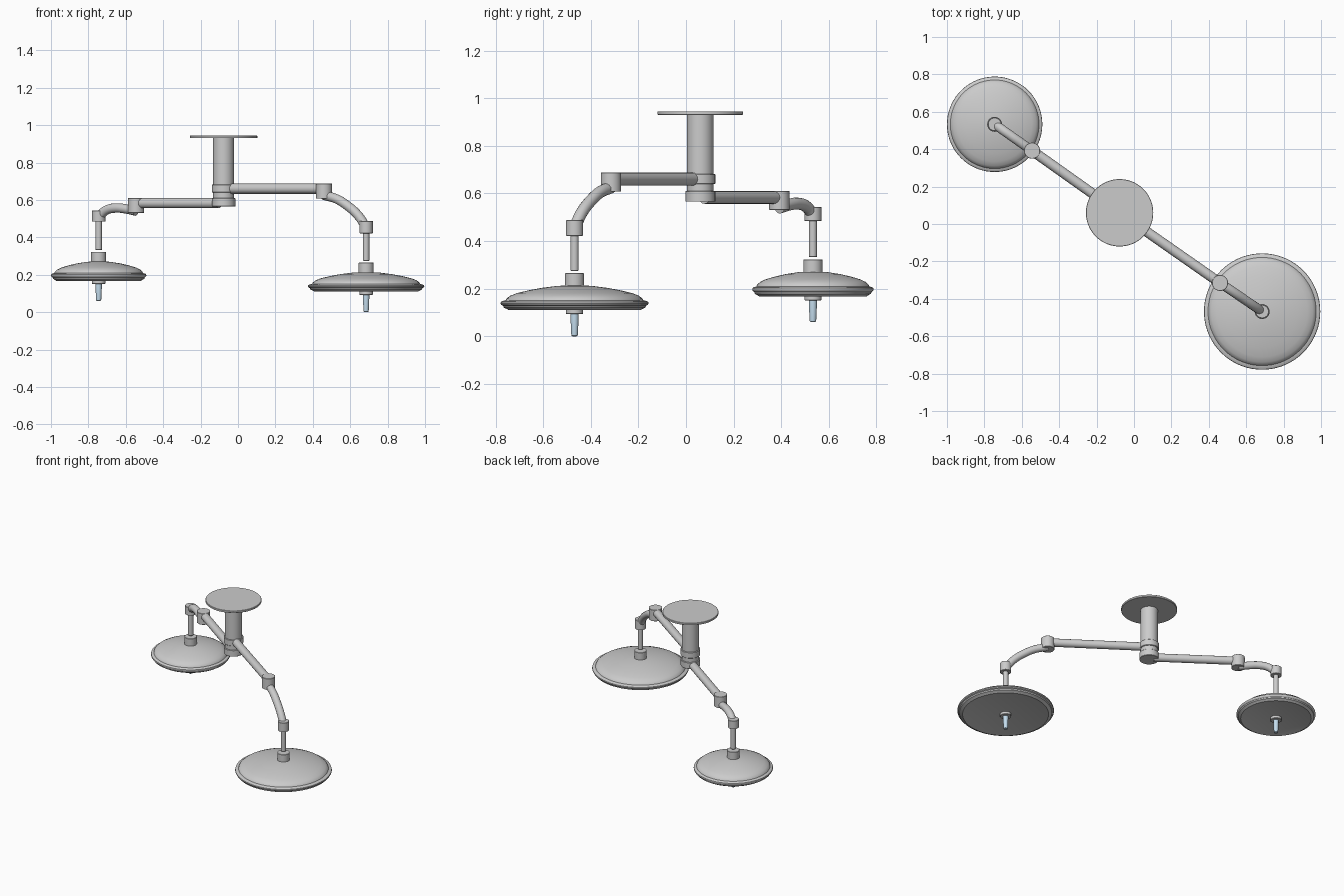
import bpy, bmesh, math
from mathutils import Vector

if "Cube" in bpy.data.objects:
    bpy.data.objects.remove(bpy.data.objects["Cube"])

POST = Vector((-0.077, 0.06))
blue = bpy.data.materials.new("handle_blue")
blue.diffuse_color = (0.55, 0.72, 0.85, 1)
blue.use_nodes = True
blue.node_tree.nodes["Principled BSDF"].inputs["Base Color"].default_value = blue.diffuse_color


def smooth(o, angle=35):
    bpy.ops.object.select_all(action='DESELECT')
    o.select_set(True)
    bpy.context.view_layer.objects.active = o
    bpy.ops.object.shade_smooth_by_angle(angle=math.radians(angle))


def lathe(name, xy, profile, n=64, mat=None):
    """Spin a (radius, z) profile, capped at both ends, about a vertical axis."""
    bm = bmesh.new()
    rings = []
    for r, z in profile:
        rings.append([bm.verts.new((xy[0] + r * math.cos(2 * math.pi * i / n),
                                    xy[1] + r * math.sin(2 * math.pi * i / n), z))
                      for i in range(n)])
    for a, b in zip(rings, rings[1:]):
        for i in range(n):
            j = (i + 1) % n
            bm.faces.new((a[i], a[j], b[j], b[i]))
    bm.faces.new(rings[0])
    bm.faces.new(rings[-1])
    bmesh.ops.recalc_face_normals(bm, faces=bm.faces)
    me = bpy.data.meshes.new(name)
    bm.to_mesh(me)
    bm.free()
    o = bpy.data.objects.new(name, me)
    bpy.context.collection.objects.link(o)
    if mat:
        me.materials.append(mat)
    smooth(o)
    return o


def cyl(name, xy, r, z0, z1, n=48):
    b = 0.002
    return lathe(name, xy, [(r - b, z0), (r, z0 + b), (r, z1 - b), (r - b, z1)], n)


def tube(name, pts, r):
    cu = bpy.data.curves.new(name, 'CURVE')
    cu.dimensions = '3D'
    cu.bevel_depth = r
    cu.bevel_resolution = 6
    cu.use_fill_caps = True
    sp = cu.splines.new('BEZIER')
    sp.bezier_points.add(len(pts) - 1)
    for bp, p in zip(sp.bezier_points, pts):
        bp.co = p
        bp.handle_left_type = bp.handle_right_type = 'AUTO'
    o = bpy.data.objects.new(name, cu)
    bpy.context.collection.objects.link(o)
    bpy.ops.object.select_all(action='DESELECT')
    o.select_set(True)
    bpy.context.view_layer.objects.active = o
    bpy.ops.object.convert(target='MESH')
    smooth(bpy.context.object)


def lamp(side, elbow, head, arm_z, joint_z, bend, wrist_z, rod_z, base, R, handle_z):
    e, h = Vector(elbow), Vector(head)
    # horizontal arm and its elbow joint
    start = POST + (e - POST).normalized() * 0.03
    tube(side + "_arm", [(*start, arm_z), (*e, arm_z)], 0.027)
    cyl(side + "_elbow_joint", e, 0.043, *joint_z)
    # curved arm down to the wrist joint
    tube(side + "_curved_arm", [(*e.lerp(h, t), z) for t, z in bend], 0.025)
    cyl(side + "_wrist_joint", h, 0.036, *wrist_z)
    # drop rod and head socket
    cyl(side + "_drop_rod", h, 0.017, rod_z, wrist_z[0] + 0.01, 32)
    cyl(side + "_head_socket", h, 0.04, base + 0.095, base + 0.155)
    # domed lamp head with a stepped rim
    prof = [(0.10, 0.104), (0.25, 0.101), (0.45, 0.093), (0.62, 0.083),
            (0.78, 0.071), (0.87, 0.060), (0.92, 0.048), (0.93, 0.041),
            (0.975, 0.038), (0.995, 0.034), (1.0, 0.028), (0.99, 0.022),
            (0.965, 0.018), (0.955, 0.010), (0.91, 0.004), (0.89, 0.0),
            (0.87, 0.002)]
    lathe(side + "_lamp_head", h, [(r * R, base + z) for r, z in prof], 72)
    # handle mount and grip under the head
    cyl(side + "_handle_mount", h, 0.036, base - 0.017, base + 0.01)
    z = handle_z
    lathe(side + "_handle", h, [(0.009, z), (0.013, z + 0.003), (0.014, z + 0.01),
                                (0.017, z + 0.075), (0.017, base - 0.012)], 32, blue)


# ceiling plate, post and swivel collars
cyl("ceiling_plate", POST, 0.18, 0.93, 0.945, 96)
cyl("post", POST, 0.056, 0.60, 0.932)
cyl("upper_collar", POST, 0.063, 0.64, 0.682)
cyl("lower_collar", POST, 0.063, 0.565, 0.61)

lamp("large", (0.46, -0.315), (0.685, -0.468), 0.66, (0.607, 0.687),
     [(0, 0.625), (0.3, 0.605), (0.55, 0.57), (0.8, 0.52), (1, 0.455)],
     (0.422, 0.488), 0.275, 0.11, 0.311, 0.0)
lamp("small", (-0.545, 0.392), (-0.745, 0.533), 0.583, (0.53, 0.61),
     [(0, 0.54), (0.3, 0.553), (0.55, 0.557), (0.8, 0.545), (1, 0.51)],
     (0.484, 0.543), 0.332, 0.168, 0.255, 0.06)
